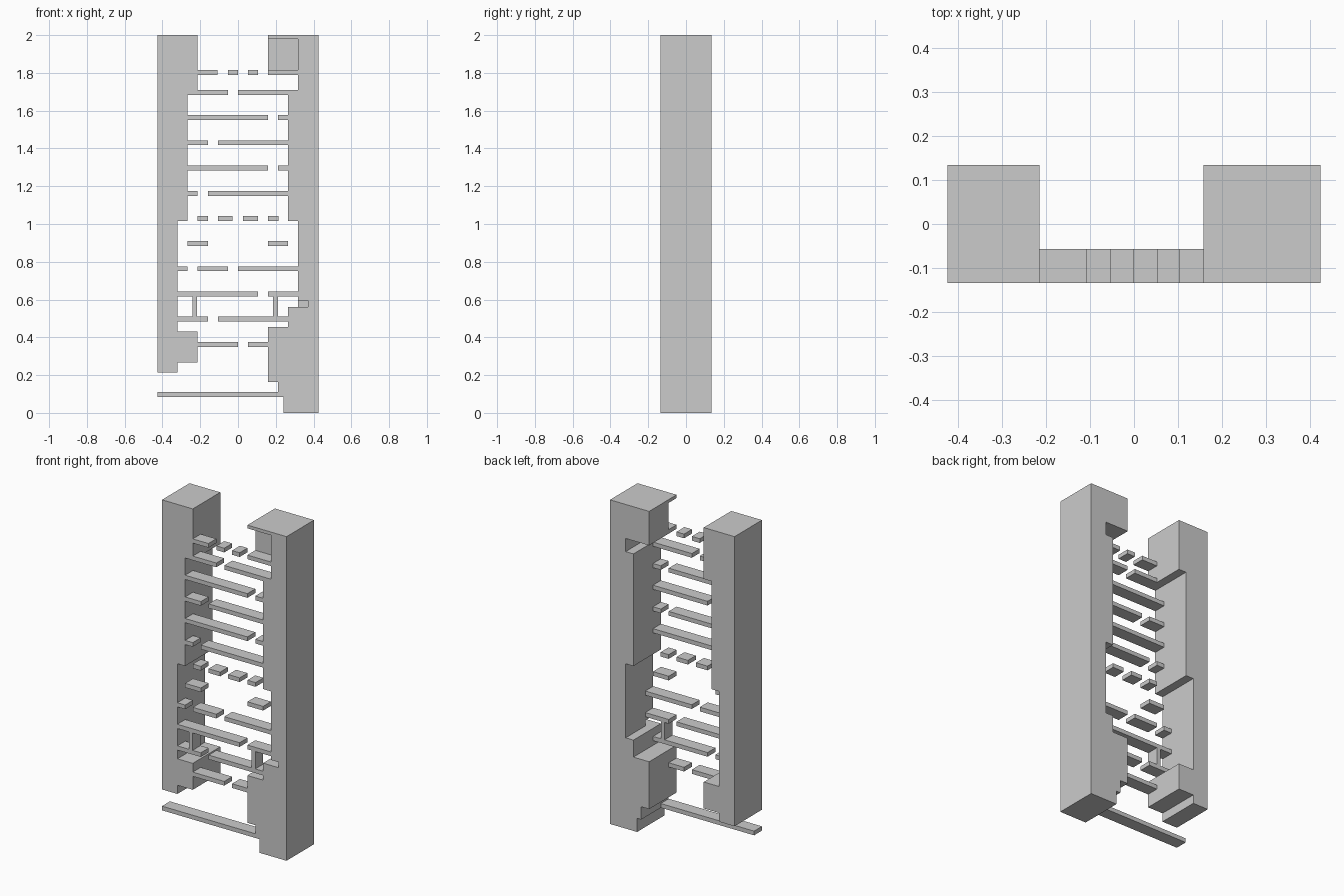
import bpy, bmesh

if "Cube" in bpy.data.objects:
    bpy.data.objects.remove(bpy.data.objects["Cube"])

FRONT, BACK, LEDGE = -0.134, 0.134, -0.057


def prism(name, pts, y0=FRONT, y1=BACK):
    """Extrude an (x, z) outline from y0 to y1."""
    bm = bmesh.new()
    face = bm.faces.new([bm.verts.new((x, y0, z)) for x, z in pts])
    ext = bmesh.ops.extrude_face_region(bm, geom=[face])
    moved = [v for v in ext["geom"] if isinstance(v, bmesh.types.BMVert)]
    bmesh.ops.translate(bm, vec=(0, y1 - y0, 0), verts=moved)
    bmesh.ops.recalc_face_normals(bm, faces=bm.faces)
    me = bpy.data.meshes.new(name)
    bm.to_mesh(me)
    bm.free()
    ob = bpy.data.objects.new(name, me)
    bpy.context.collection.objects.link(ob)
    return ob


def block(name, x0, x1, z0, z1, y0=FRONT, y1=LEDGE):
    return prism(name, [(x0, z0), (x1, z0), (x1, z1), (x0, z1)], y0, y1)


# Stepped side walls
prism("left_wall", [
    (-.425, .213), (-.32, .213), (-.32, .267), (-.215, .267), (-.215, .43),
    (-.32, .43), (-.32, 1.017), (-.267, 1.017), (-.267, 1.683),
    (-.215, 1.683), (-.215, 2), (-.425, 2)])
right_wall = prism("right_wall", [
    (.425, 0), (.425, 2), (.158, 2), (.158, 1.79), (.318, 1.79),
    (.318, 1.709), (.265, 1.709), (.265, 1.017), (.318, 1.017), (.318, .56),
    (.265, .56), (.265, .455), (.158, .455), (.158, .163), (.212, .163),
    (.212, .084), (.24, .084), (.24, 0)])

# Alcoves cut into the front of the right wall
for name, x0, x1, z0, z1 in (("top_alcove_cutter", .10, .318, 1.815, 1.98),
                             ("small_alcove_cutter", .29, .371, .56, .594)):
    cutter = block(name, x0, x1, z0, z1, -0.3, LEDGE)
    cutter.hide_render = True
    cutter.hide_viewport = True
    mod = right_wall.modifiers.new(name, 'BOOLEAN')
    mod.operation = 'DIFFERENCE'
    mod.solver = 'EXACT'
    mod.object = cutter

# Platforms: centre height -> x spans
rows = {
    1.802: [(-.215, -.108), (-.054, 0), (.053, .105)],
    1.696: [(-.267, -.054), (0, .318)],
    1.564: [(-.267, .158), (.212, .265)],
    1.430: [(-.267, -.16), (-.107, .265)],
    1.297: [(-.267, .158), (.212, .265)],
    1.162: [(-.267, -.215), (-.16, .265)],
    1.030: [(-.215, -.16), (-.107, -.028), (.027, .105), (.158, .214)],
    0.897: [(-.267, -.16), (.158, .265)],
    0.763: [(-.32, -.267), (-.215, -.054), (0, .318)],
    0.630: [(-.32, .105), (.158, .318)],
    0.497: [(-.32, -.16), (-.107, .265)],
    0.363: [(-.215, 0), (.053, .158)],
    0.097: [(-.425, .24)],
}
for z, spans in rows.items():
    for x0, x1 in spans:
        block("platform", x0, x1, z - .013, z + .013)

# Posts between two of the lower platforms
for x in (-.229, .199):
    block("post", x - .013, x + .013, .51, .617)
